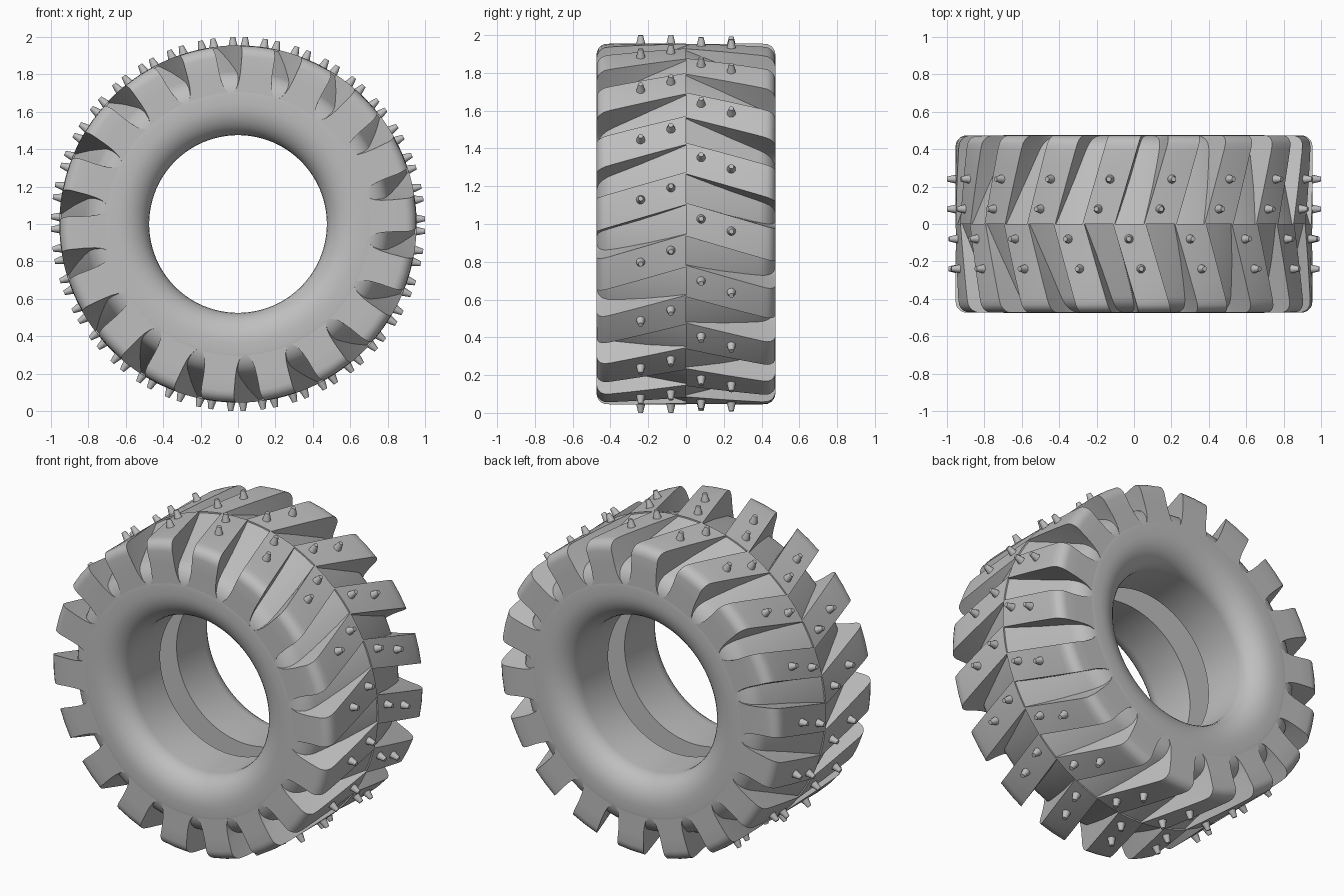
import bpy, bmesh, math
from mathutils import Matrix, Vector

cube = bpy.data.objects.get("Cube")
if cube:
    bpy.data.objects.remove(cube, do_unlink=True)

LUGS = 18
PITCH = 2 * math.pi / LUGS

rubber = bpy.data.materials.new("grey_rubber")
rubber.use_nodes = True
GREY = (0.52, 0.52, 0.52, 1)
rubber.diffuse_color = GREY
rubber.node_tree.nodes["Principled BSDF"].inputs["Base Color"].default_value = GREY


def finish(bm, name, angle=30):
    bmesh.ops.recalc_face_normals(bm, faces=bm.faces)
    mesh = bpy.data.meshes.new(name)
    bm.to_mesh(mesh)
    bm.free()
    mesh.materials.append(rubber)
    obj = bpy.data.objects.new(name, mesh)
    bpy.context.collection.objects.link(obj)
    bpy.ops.object.select_all(action='DESELECT')
    obj.select_set(True)
    bpy.context.view_layer.objects.active = obj
    bpy.ops.object.shade_smooth_by_angle(angle=math.radians(angle))


def place(theta, height, tangent, y):
    """Point from wheel angle, radial height, tangential offset and width."""
    c, s = math.cos(theta), math.sin(theta)
    return Vector((height * c - tangent * s, y, height * s + tangent * c + 1))


def arc(cy, cr, ry, rr, start, end, steps):
    for i in range(steps + 1):
        a = math.radians(start + (end - start) * i / steps)
        yield (cy + ry * math.cos(a), cr + rr * math.sin(a))


def slanted(side, index, base, slope, width):
    """Wheel angle along a slanted bar, staggered by half a pitch at the back."""
    stagger = 0 if side < 0 else -PITCH / 2
    return base + stagger + index * PITCH - slope * width


# Tyre body: half profile (width, radius) ridged at the middle, mirrored and spun
half = [(0, 0.946), (0.18, 0.888)]
half += arc(0.355, 0.69, 0.12, 0.13, 75, 0, 8)
half += arc(0.34, 0.64, 0.135, 0.165, 0, -90, 8)
half += [(0.08, 0.475), (0.08, 0.69)]
profile = half + [(-y, r) for y, r in reversed(half[1:])]
SEGMENTS = 108
bm = bmesh.new()
rings = [[bm.verts.new(place(2 * math.pi * i / SEGMENTS, r, 0, y)) for y, r in profile]
         for i in range(SEGMENTS)]
count = len(profile)
for i in range(SEGMENTS):
    a, b = rings[i], rings[(i + 1) % SEGMENTS]
    for j in range(count):
        k = (j + 1) % count
        bm.faces.new((a[j], a[k], b[k], b[j]))
finish(bm, "tyre_body")

# Tread lugs: slanted bars with rounded shoulders and feet that flare into the sidewall
flank = [(0.67, 0.118), (0.70, 0.106), (0.73, 0.092), (0.77, 0.086), (0.82, 0.085)]
stations = [(w, 0.955) for w in (0, 0.1, 0.2, 0.3, 0.4)]
stations += arc(0.414, 0.895, 0.06, 0.06, 72, 0, 4)
for side, name in ((-1, "front_tread_lugs"), (1, "back_tread_lugs")):
    bm = bmesh.new()
    for n in range(LUGS):
        loops = []
        for w, top in stations:
            theta = slanted(side, n, 0.2, 0.31, w)
            right = flank + [(top - 0.004, 0.088)]
            corners = ([(h, -t) for h, t in right] + [(top, 0)]
                       + [(h, t) for h, t in reversed(right)])
            loops.append([bm.verts.new(place(theta, h, t, side * w)) for h, t in corners])
        size = len(loops[0])
        for a, b in zip(loops, loops[1:]):
            for j in range(size):
                k = (j + 1) % size
                bm.faces.new((a[j], a[k], b[k], b[j]))
        bm.faces.new(loops[0])
        bm.faces.new(loops[-1])
    finish(bm, name)

# Studs: two tapered pins on every lug
for side, name in ((-1, "front_studs"), (1, "back_studs")):
    bm = bmesh.new()
    for n in range(LUGS):
        for w in (0.08, 0.24):
            theta = slanted(side, n, 0.236, 0.42, w)
            turn = Vector((math.cos(theta), 0, math.sin(theta))).to_track_quat('Z', 'Y')
            spot = Matrix.Translation(place(theta, 0.97, 0, side * w))
            bmesh.ops.create_cone(bm, cap_ends=True, segments=12, radius1=0.027,
                                  radius2=0.013, depth=0.06,
                                  matrix=spot @ turn.to_matrix().to_4x4())
    finish(bm, name, 40)
